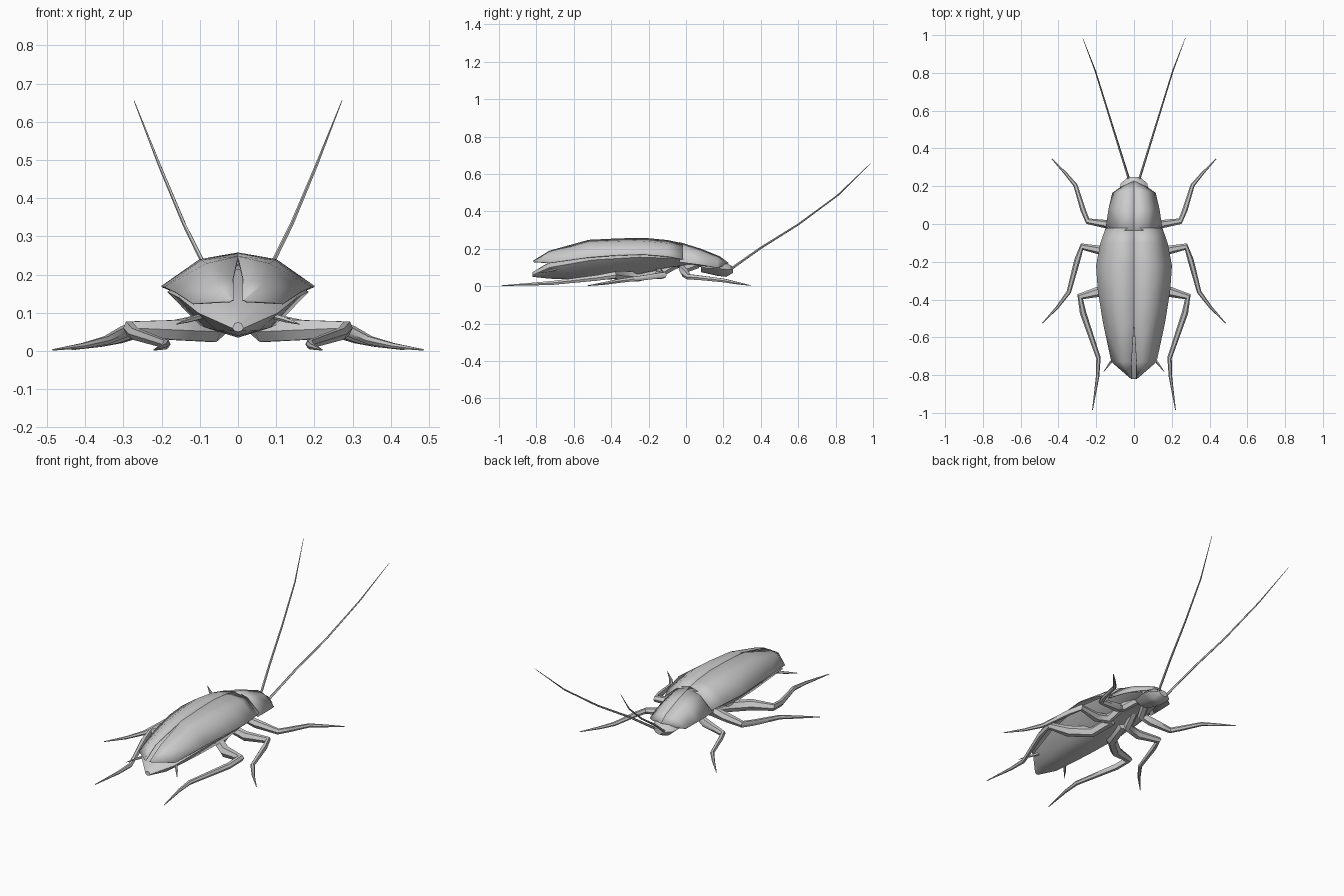
import bpy, bmesh, math
from mathutils import Vector

cube = bpy.data.objects.get("Cube")
if cube:
    bpy.data.objects.remove(cube, do_unlink=True)

grey = bpy.data.materials.new("shell grey")
grey.use_nodes = True
colour = (0.6, 0.6, 0.6, 1)
grey.diffuse_color = colour
grey.node_tree.nodes["Principled BSDF"].inputs["Base Color"].default_value = colour


def finish(name, bm, angle=40, recalc=True):
    if recalc:
        bmesh.ops.recalc_face_normals(bm, faces=bm.faces)
    mesh = bpy.data.meshes.new(name)
    bm.to_mesh(mesh)
    bm.free()
    mesh.materials.append(grey)
    ob = bpy.data.objects.new(name, mesh)
    bpy.context.collection.objects.link(ob)
    bpy.ops.object.select_all(action='DESELECT')
    ob.select_set(True)
    bpy.context.view_layer.objects.active = ob
    bpy.ops.object.shade_smooth_by_angle(angle=math.radians(angle))
    return ob


def skin(rings, closed):
    """Bridge a list of point rings; closed rings also get end caps."""
    bm = bmesh.new()
    rows = [[bm.verts.new(p) for p in ring] for ring in rings]
    n = len(rows[0])
    for a, b in zip(rows, rows[1:]):
        for i in range(n if closed else n - 1):
            j = (i + 1) % n
            bm.faces.new((a[i], a[j], b[j], b[i]))
    if closed:
        bm.faces.new(rows[0])
        bm.faces.new(rows[-1])
    return bm


def hull_body(name, stations):
    """Closed body from (y, half width, top, edge, bottom) stations."""
    rings = []
    for y, w, top, edge, low in stations:
        half = [(w * .55, edge + (top - edge) * .8), (w, edge),
                (w * .55, edge + (low - edge) * .75)]
        ring = [(0, y, top)] + [(x, y, z) for x, z in half] + [(0, y, low)]
        rings.append(ring + [(-x, y, z) for x, z in reversed(half)])
    return finish(name, skin(rings, True))


def cover(name, stations, sides=(1, -1)):
    """Thin arched plates from (y, half width, top, edge, half gap) stations."""
    for s in sides:
        rings = [[(s * g, y, top),
                  (s * (g + (w - g) * .5), y + dy * .5, edge + (top - edge) * .8),
                  (s * w, y + dy, edge)]
                 for y, w, top, edge, g, dy in stations]
        bm = skin(rings, False)
        bm.normal_update()
        if sum(f.normal.z for f in bm.faces) < 0:
            bmesh.ops.reverse_faces(bm, faces=bm.faces)
        ob = finish(("left_" if s > 0 else "right_") + name, bm, recalc=False)
        mod = ob.modifiers.new("thickness", 'SOLIDIFY')
        mod.thickness = 0.004
        mod.offset = -1


def limb(name, path, sides=6):
    """Mirrored pair of tapered tubes from (x, y, z, radius) joints."""
    for s in (1, -1):
        pts = [Vector((s * p[0], p[1], p[2])) for p in path]
        rings = []
        for i, p in enumerate(pts):
            d = (pts[min(i + 1, len(pts) - 1)] - pts[max(i - 1, 0)]).normalized()
            u = d.cross(Vector((0, 0, 1))).normalized()
            v = u.cross(d)
            rings.append([p + path[i][3] * (u * math.cos(t) + v * math.sin(t))
                          for t in (math.tau * k / sides for k in range(sides))])
        finish(("left_" if s > 0 else "right_") + name, skin(rings, True), 50)


# Abdomen and thorax
hull_body("abdomen", [
    (-.82, .015, .075, .06, .05), (-.73, .105, .13, .10, .04),
    (-.5, .155, .215, .14, .035), (-.25, .185, .225, .155, .04),
    (-.1, .165, .21, .15, .085), (.03, .12, .19, .14, .11),
    (.15, .075, .14, .115, .09)])

# Folded wing covers with a slit at the tail
cover("wing_cover", [
    (-.82, .022, .135, .13, .012, .005), (-.73, .12, .19, .125, .013, 0),
    (-.52, .165, .248, .155, 0, 0), (-.35, .192, .256, .168, 0, 0),
    (-.22, .201, .258, .17, 0, 0), (-.1, .178, .247, .16, 0, 0),
    (-.02, .15, .23, .145, 0, 0)])

# Neck shield, with steep sides and a pointed front
cover("neck_shield", [
    (-.035, .152, .236, .13, 0, 0), (.08, .135, .2, .115, 0, 0),
    (.18, .115, .16, .1, 0, -.015), (.228, .075, .125, .105, 0, -.035)])

# Head
hull_body("head", [
    (.08, .06, .13, .1, .075), (.17, .078, .135, .095, .055),
    (.215, .07, .125, .09, .05), (.25, .03, .105, .088, .07)])

# Legs
limb("front_leg", [
    (.03, .06, .115, .022), (.07, -.02, .09, .024), (.12, -.005, .07, .024),
    (.245, .015, .05, .016), (.27, .075, .045, .014), (.31, .205, .03, .011),
    (.36, .265, .018, .008), (.435, .345, .004, .002)])
limb("middle_leg", [
    (.04, -.05, .12, .024), (.07, -.14, .075, .028), (.15, -.145, .06, .026),
    (.275, -.12, .06, .018), (.3, -.19, .05, .016), (.345, -.36, .028, .012),
    (.405, -.44, .014, .008), (.485, -.525, .003, .002)])
limb("rear_leg", [
    (.04, -.14, .075, .028), (.07, -.27, .05, .03), (.17, -.355, .055, .03),
    (.285, -.385, .06, .02), (.27, -.47, .045, .017), (.188, -.71, .018, .012),
    (.193, -.81, .012, .009), (.22, -.985, .003, .002)])

# Feelers and tail spikes
limb("antenna", [
    (.025, .23, .085, .007), (.078, .4, .205, .006), (.14, .6, .33, .005),
    (.205, .81, .485, .004), (.272, .985, .655, .001)], 5)
limb("tail_spike", [
    (.08, -.68, .095, .008), (.125, -.735, .082, .007), (.162, -.785, .07, .001)], 5)
